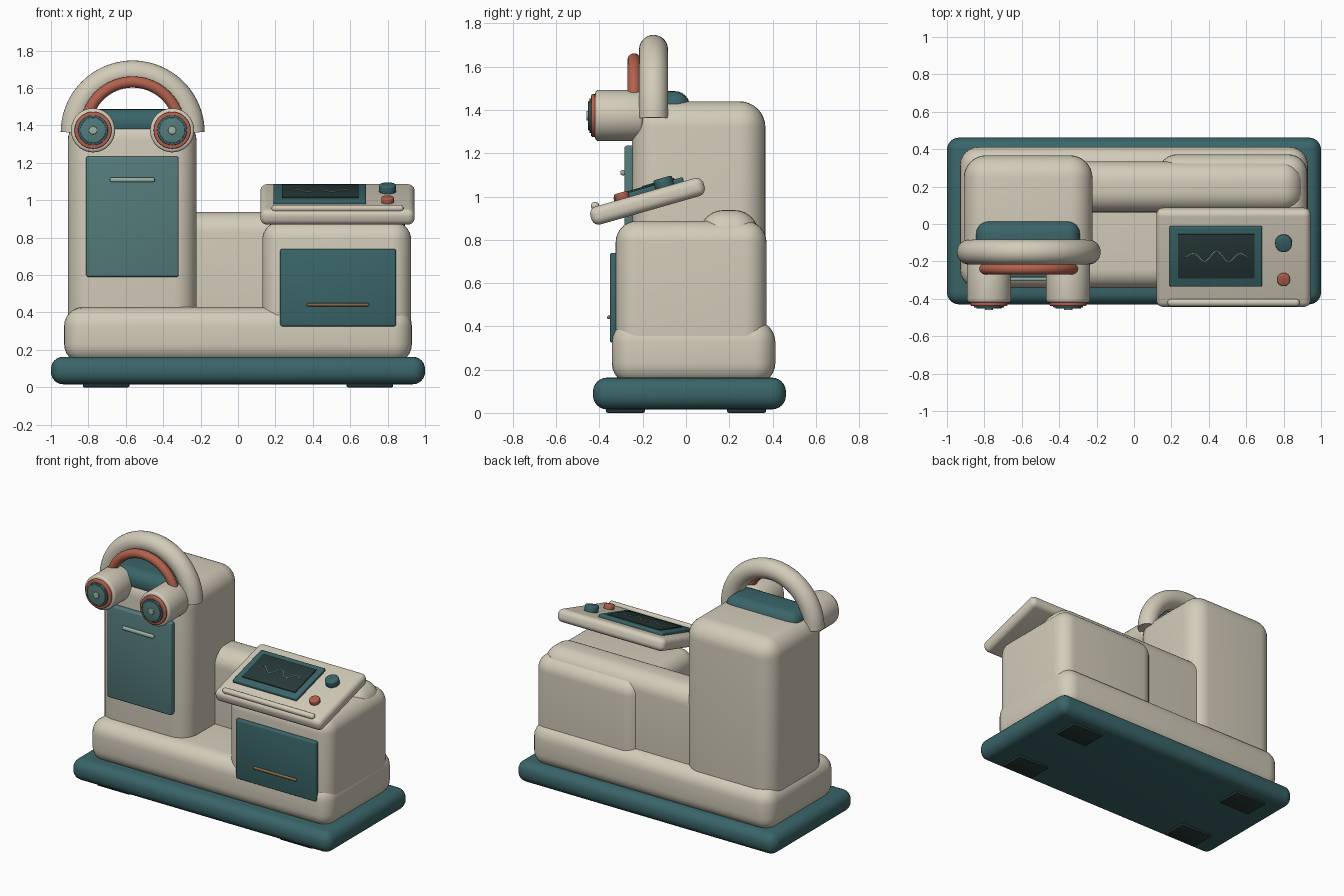
import bpy, bmesh
from math import pi, sin, cos, radians
from mathutils import Matrix, Vector

if "Cube" in bpy.data.objects:
    bpy.data.objects.remove(bpy.data.objects["Cube"])


def mat(name, rgb):
    m = bpy.data.materials.new(name)
    m.diffuse_color = (*rgb, 1)
    m.use_nodes = True
    m.node_tree.nodes["Principled BSDF"].inputs["Base Color"].default_value = m.diffuse_color
    return m


CREAM = mat("cream", (0.65, 0.60, 0.49))
TEAL = mat("teal", (0.042, 0.13, 0.14))
LIGHT_TEAL = mat("light_teal", (0.09, 0.20, 0.20))
RED = mat("coral", (0.45, 0.12, 0.075))
DARK = mat("dark_glass", (0.02, 0.04, 0.04))
MINT = mat("mint", (0.32, 0.45, 0.38))
BRONZE = mat("bronze", (0.25, 0.14, 0.06))


def finish(bm, name, material, matrix=None):
    if matrix is not None:
        bm.transform(matrix)
    bmesh.ops.recalc_face_normals(bm, faces=bm.faces[:])
    me = bpy.data.meshes.new(name)
    bm.to_mesh(me)
    bm.free()
    ob = bpy.data.objects.new(name, me)
    bpy.context.collection.objects.link(ob)
    me.materials.append(material)
    bpy.ops.object.select_all(action='DESELECT')
    ob.select_set(True)
    bpy.context.view_layer.objects.active = ob
    bpy.ops.object.shade_smooth_by_angle(angle=radians(35))
    return ob


def box(name, x, y, z, material, r=0.0, seg=6, matrix=None):
    """Rounded box given by its x, y and z ranges."""
    bm = bmesh.new()
    bmesh.ops.create_cube(bm, size=1)
    for v in bm.verts:
        v.co = [(a + b) / 2 + c * (b - a) for (a, b), c in zip((x, y, z), v.co)]
    if r:
        bmesh.ops.bevel(bm, geom=bm.edges[:], offset=r, segments=seg,
                        profile=0.5, affect='EDGES')
    return finish(bm, name, material, matrix)


def disc(name, r, h0, h1, material, matrix, bevel=0.006):
    """Cylinder along local z from h0 to h1 with softened rims."""
    bm = bmesh.new()
    bmesh.ops.create_cone(bm, cap_ends=True, segments=40, radius1=r, radius2=r, depth=h1 - h0)
    bmesh.ops.translate(bm, verts=bm.verts[:], vec=(0, 0, (h0 + h1) / 2))
    rims = [e for e in bm.edges if abs(e.verts[0].co.z - e.verts[1].co.z) < 1e-6]
    bmesh.ops.bevel(bm, geom=rims, offset=bevel, segments=3, profile=0.5, affect='EDGES')
    return finish(bm, name, material, matrix)


def tube(name, points, r, material, sides=20, matrix=None):
    """Round tube swept along a planar path, with flat ends."""
    pts = [Vector(p) for p in points]
    bm = bmesh.new()
    rings = []
    for i, p in enumerate(pts):
        t = (pts[min(i + 1, len(pts) - 1)] - pts[max(i - 1, 0)]).normalized()
        u = Vector((0, 1, 0)) if abs(t.y) < 1e-4 else Vector((0, 0, 1))
        u = (u - t * u.dot(t)).normalized()
        w = t.cross(u)
        rings.append([bm.verts.new(p + r * (cos(a) * u + sin(a) * w))
                      for a in (2 * pi * k / sides for k in range(sides))])
    for a, b in zip(rings, rings[1:]):
        for k in range(sides):
            n = (k + 1) % sides
            bm.faces.new((a[k], a[n], b[n], b[k]))
    bm.faces.new(rings[0])
    bm.faces.new(rings[-1])
    return finish(bm, name, material, matrix)


def arc(cx, y, cz, radius, n=40):
    return [(cx + radius * cos(pi * i / n), y, cz + radius * sin(pi * i / n)) for i in range(n + 1)]


# Base, feet and plinth
box("base", (-1, 1), (-0.43, 0.462), (0.016, 0.163), TEAL, 0.065)
for sx in (-1, 1):
    for sy in (-1, 1):
        cx, cy = sx * 0.705, sy * 0.28
        box("foot", (cx - 0.125, cx + 0.125), (cy - 0.09, cy + 0.09), (0, 0.04), DARK, 0.008, 2)
box("plinth", (-0.93, 0.93), (-0.343, 0.413), (0.13, 0.428), CREAM, 0.1)

# Main bodies
box("tower", (-0.91, -0.222), (-0.25, 0.367), (0.2, 1.44), CREAM, 0.12, 8)
box("rear_body", (-0.5, 0.9), (0.062, 0.335), (0.25, 0.937), CREAM, 0.11, 8)
box("side_cabinet", (0.13, 0.926), (-0.325, 0.372), (0.17, 0.888), CREAM, 0.1, 8)

# Doors and handles
box("tower_door", (-0.812, -0.317), (-0.285, -0.24), (0.59, 1.235), LIGHT_TEAL, 0.012, 3)
box("tower_handle", (-0.685, -0.445), (-0.303, -0.28), (1.098, 1.122), MINT, 0.008, 3)
box("cabinet_door", (0.225, 0.845), (-0.352, -0.315), (0.325, 0.74), TEAL, 0.012, 3)
box("cabinet_handle", (0.367, 0.7), (-0.364, -0.345), (0.433, 0.45), BRONZE, 0.006, 3)

# Head cushion and arches
box("head_cushion", (-0.845, -0.288), (-0.235, 0.018), (1.33, 1.487), TEAL, 0.07)
tube("cream_arch", arc(-0.563, -0.15, 1.362, 0.318), 0.067, CREAM, 28)
tube("coral_arch", arc(-0.563, -0.24, 1.38, 0.252), 0.03, RED)

# Ear cups facing the front
for cx in (-0.775, -0.352):
    m = Matrix.Translation((cx, 0, 1.374)) @ Matrix.Rotation(pi / 2, 4, 'X')
    disc("cup", 0.118, 0.2, 0.42, CREAM, m, 0.015)
    disc("cup_ring", 0.099, 0.41, 0.438, RED, m)
    disc("cup_rim", 0.08, 0.43, 0.447, TEAL, m, 0.004)
    disc("cup_face", 0.068, 0.44, 0.452, LIGHT_TEAL, m, 0.003)
    disc("cup_dot", 0.022, 0.445, 0.461, MINT, m, 0.003)

# Tilted console: local z = 0 is its top surface
tilt = Matrix.Translation((0.532, -0.178, 0.978)) @ Matrix.Rotation(radians(16), 4, 'X') \
    @ Matrix.Translation((0, 0, 0.043))
box("console", (-0.412, 0.412), (-0.272, 0.272), (-0.086, 0), CREAM, 0.035, 6, tilt)
box("screen_frame", (-0.342, 0.153), (-0.147, 0.187), (-0.01, 0.02), TEAL, 0.008, 3, tilt)
box("screen", (-0.297, 0.113), (-0.1, 0.148), (0.01, 0.027), DARK, 0.004, 2, tilt)
tube("screen_wave", [(-0.255 + 0.33 * i / 48, 0.024 + 0.03 * sin(pi * i / 48) ** 0.5 * sin(5 * pi * i / 48), 0.028)
                     for i in range(49)], 0.0035, MINT, 6, tilt)
box("console_lip", (-0.352, 0.353), (-0.258, -0.22), (-0.015, 0.022), CREAM, 0.017, 5, tilt)
disc("large_knob", 0.045, -0.01, 0.042, TEAL, tilt @ Matrix.Translation((0.268, 0.095, 0)), 0.01)
disc("small_knob", 0.034, -0.01, 0.03, RED, tilt @ Matrix.Translation((0.268, -0.108, 0)), 0.008)
